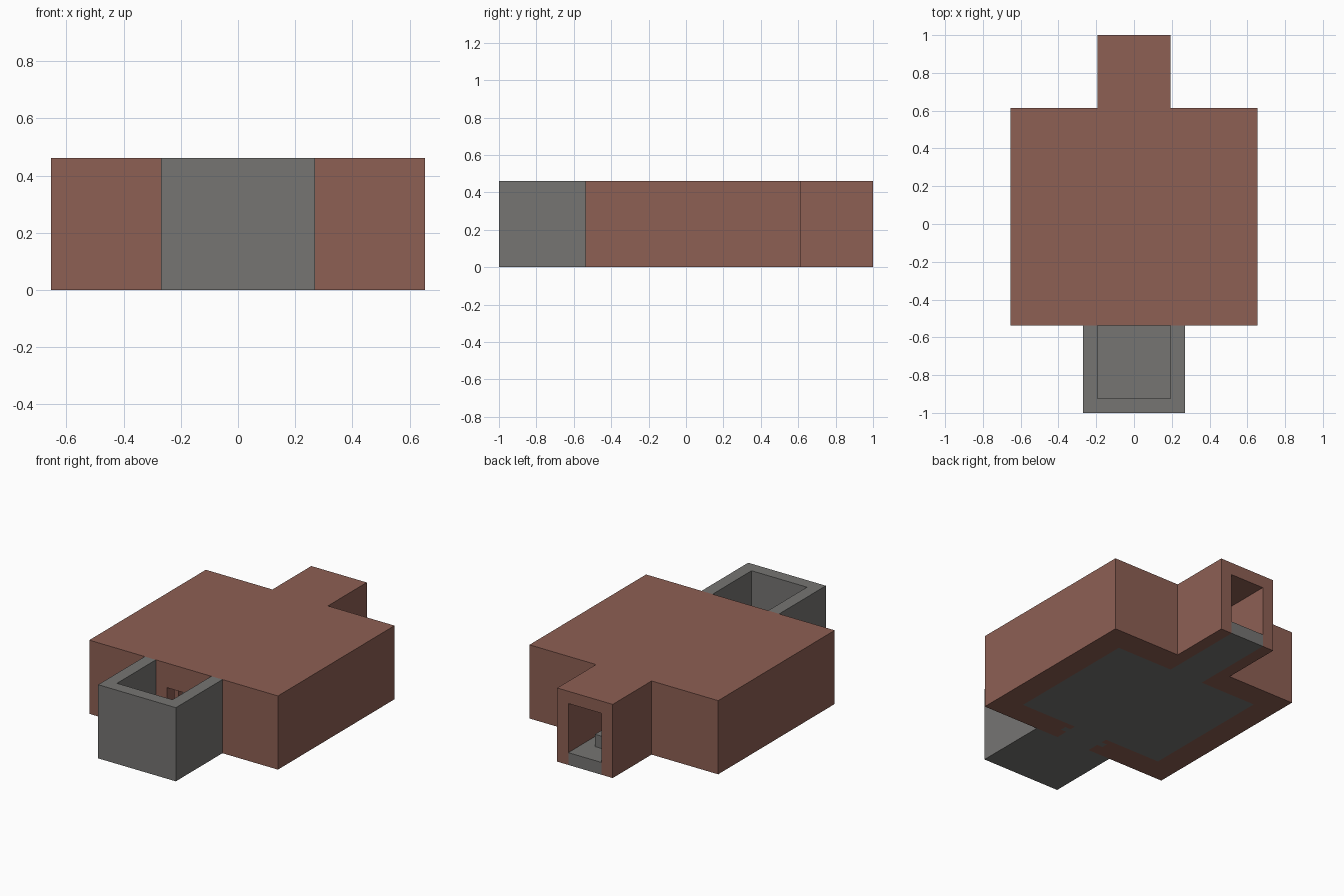
import bpy
import bmesh

U = 2 / 26  # one building module

cube = bpy.data.objects.get("Cube")
if cube:
    bpy.data.objects.remove(cube, do_unlink=True)


def material(name, rgb):
    m = bpy.data.materials.new(name)
    m.use_nodes = True
    color = (*rgb, 1)
    m.diffuse_color = color
    m.node_tree.nodes["Principled BSDF"].inputs["Base Color"].default_value = color
    return m


brown = material("brown brick", (0.27, 0.115, 0.088))
gray = material("gray stone", (0.18, 0.177, 0.171))


def prism(name, half, low, high, mat):
    """Mirror a right-hand half outline across x and extrude it upward."""
    outline = half + [(-x, y) for x, y in reversed(half)]
    bm = bmesh.new()
    base = bm.faces.new([bm.verts.new((x * U, y * U, low * U)) for x, y in outline])
    top = bmesh.ops.extrude_face_region(bm, geom=[base])["geom"]
    bmesh.ops.translate(bm, vec=(0, 0, (high - low) * U),
                        verts=[v for v in top if isinstance(v, bmesh.types.BMVert)])
    bmesh.ops.recalc_face_normals(bm, faces=bm.faces)
    mesh = bpy.data.meshes.new(name)
    bm.to_mesh(mesh)
    bm.free()
    mesh.materials.append(mat)
    obj = bpy.data.objects.new(name, mesh)
    bpy.context.collection.objects.link(obj)
    return obj


def carve(obj, cutter):
    """Subtract the cutter, then discard it."""
    mod = obj.modifiers.new("carve", 'BOOLEAN')
    mod.operation = 'DIFFERENCE'
    mod.solver = 'EXACT'
    mod.object = cutter
    cutter.hide_render = True
    bpy.context.view_layer.objects.active = obj
    bpy.ops.object.modifier_apply(modifier=mod.name)
    bpy.data.objects.remove(cutter, do_unlink=True)


def doorway(front, back):
    """Doorway plan with a gate slot in each jamb."""
    return [(1.5, front), (1.5, -6), (2, -6), (2, -5.5), (1.5, -5.5), (1.5, back)]


def chamber(back):
    """Chamber plan with the rear passage."""
    return [(6.5, -5), (6.5, 6), (1.5, 6), (1.5, back)]


# Brown shell: chamber and rear passage, hollowed out
shell = prism("chamber_shell",
              [(8.5, -7), (8.5, 8), (2.5, 8), (2.5, 13)], 0, 6, brown)
carve(shell, prism("chamber_cutter", chamber(14), -1, 5, brown))
carve(shell, prism("doorway_cutter", doorway(-8, -4), -1, 4, brown))

# Stone floor filling the shell plan
prism("stone_floor", doorway(-7, -5) + chamber(13), 0, 1, gray)

# Open stone shaft in front of the doorway
shaft = prism("entrance_shaft", [(3.5, -13), (3.5, -7)], 0, 6, gray)
carve(shaft, prism("shaft_cutter", [(2.5, -12), (2.5, -6)], 1, 7, gray))

# Small stone block in the rear passage
prism("passage_block", [(0.5, 10), (0.5, 11)], 1, 2, gray)
